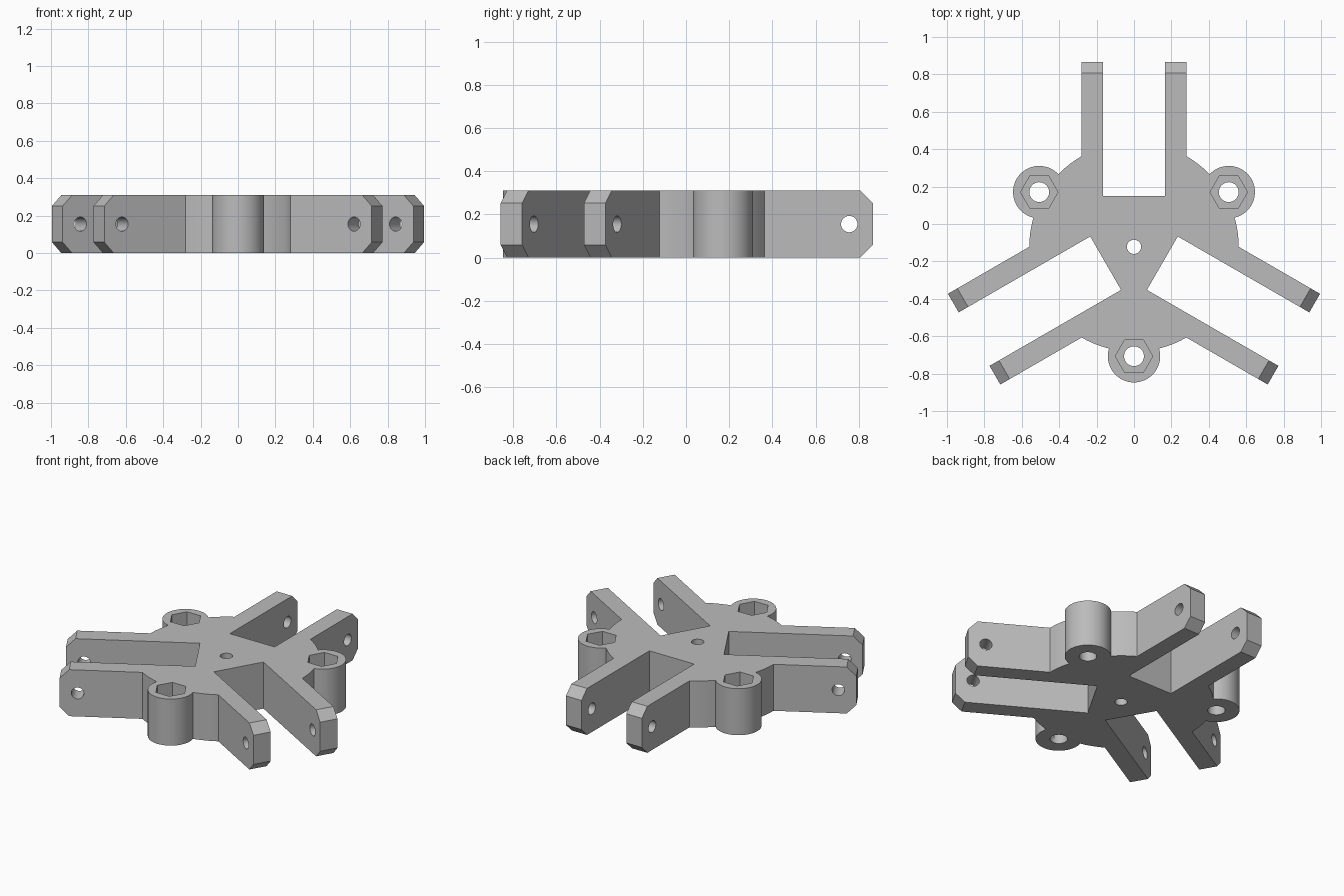
import bpy, bmesh, math
from mathutils import Matrix, Vector

cube = bpy.data.objects.get("Cube")
if cube:
    bpy.data.objects.remove(cube, do_unlink=True)

H = 0.31                                   # plate thickness
REACH, INNER, OUTER = 0.987, 0.165, 0.28   # arm tip and side distances
CHAMFER = 0.058
CENTRE = Matrix.Translation((0, -0.122, 0))

grey = bpy.data.materials.new("plain_grey")
grey.use_nodes = True
colour = (0.5, 0.5, 0.5, 1)
grey.diffuse_color = colour
grey.node_tree.nodes["Principled BSDF"].inputs["Base Color"].default_value = colour


def ring(radius, sides, x=0, y=0):
    """Points of a regular polygon."""
    step = math.tau / sides
    return [(x + radius * math.cos(i * step), y + radius * math.sin(i * step))
            for i in range(sides)]


def prism(name, points, depth, matrix):
    """Extrude a flat outline along its local z and place it."""
    bm = bmesh.new()
    face = bm.faces.new([bm.verts.new((x, y, 0)) for x, y in points])
    out = bmesh.ops.extrude_face_region(bm, geom=[face])
    moved = [v for v in out["geom"] if isinstance(v, bmesh.types.BMVert)]
    bmesh.ops.translate(bm, verts=moved, vec=Vector((0, 0, depth)))
    bmesh.ops.recalc_face_normals(bm, faces=bm.faces)
    bm.transform(matrix)
    mesh = bpy.data.meshes.new(name)
    bm.to_mesh(mesh)
    bm.free()
    mesh.materials.append(grey)
    obj = bpy.data.objects.new(name, mesh)
    bpy.context.collection.objects.link(obj)
    return obj


def combine(target, tool, operation):
    """Apply one boolean and remove the tool object."""
    mod = target.modifiers.new("combine", 'BOOLEAN')
    mod.operation, mod.solver, mod.object = operation, 'EXACT', tool
    bpy.context.view_layer.objects.active = target
    bpy.ops.object.modifier_apply(modifier=mod.name)
    bpy.data.objects.remove(tool, do_unlink=True)


# Round central plate
hub = prism("three_way_bracket", ring(0.56, 96), H, CENTRE)
turns = [CENTRE @ Matrix.Rotation(math.radians(a), 4, 'Z') for a in (0, 120, 240)]
# Sideways frame: outline in y/z, extruded along x
side = Matrix(((0, 0, 1, 0), (1, 0, 0, 0), (0, 1, 0, 0), (0, 0, 0, 1)))
low = Matrix.Translation((0, 0, -0.1))

# Slots between each pair of arms; the rear one is shallower
for turn, start in zip(turns, (0.272, 0.175, 0.175)):
    outline = [(-INNER, start), (INNER, start), (INNER, 1.1), (-INNER, 1.1)]
    combine(hub, prism("slot", outline, H + 0.2, turn @ low), 'DIFFERENCE')

# Paired arms with chamfered tips, and the screw bosses
arm = [(0.35, 0), (REACH - CHAMFER, 0), (REACH, CHAMFER),
       (REACH, H - CHAMFER), (REACH - CHAMFER, H), (0.35, H)]
for turn in turns:
    for x in (INNER, -OUTER):
        place = turn @ Matrix.Translation((x, 0, 0)) @ side
        combine(hub, prism("arm", arm, OUTER - INNER, place), 'UNION')
    combine(hub, prism("boss", ring(0.14, 64, 0, -0.585), H, turn), 'UNION')

# Pivot holes through arms, bolt holes and hexagonal nut pockets
for turn in turns:
    across = turn @ Matrix.Translation((-0.5, 0, 0)) @ side
    combine(hub, prism("pivot_hole", ring(0.038, 32, 0.878, H / 2), 1, across), 'DIFFERENCE')
    combine(hub, prism("bolt_hole", ring(0.053, 32, 0, -0.585), H + 0.2, turn @ low), 'DIFFERENCE')
    pocket = turn @ Matrix.Translation((0, 0, H - 0.15))
    combine(hub, prism("nut_pocket", ring(0.1, 6, 0, -0.585), 0.3, pocket), 'DIFFERENCE')

# Centre hole
combine(hub, prism("centre_hole", ring(0.038, 32), H + 0.2, CENTRE @ low), 'DIFFERENCE')

# Smooth the round walls, keep the corners crisp
bpy.ops.object.select_all(action='DESELECT')
hub.select_set(True)
bpy.context.view_layer.objects.active = hub
bpy.ops.object.shade_smooth_by_angle(angle=math.radians(30))
